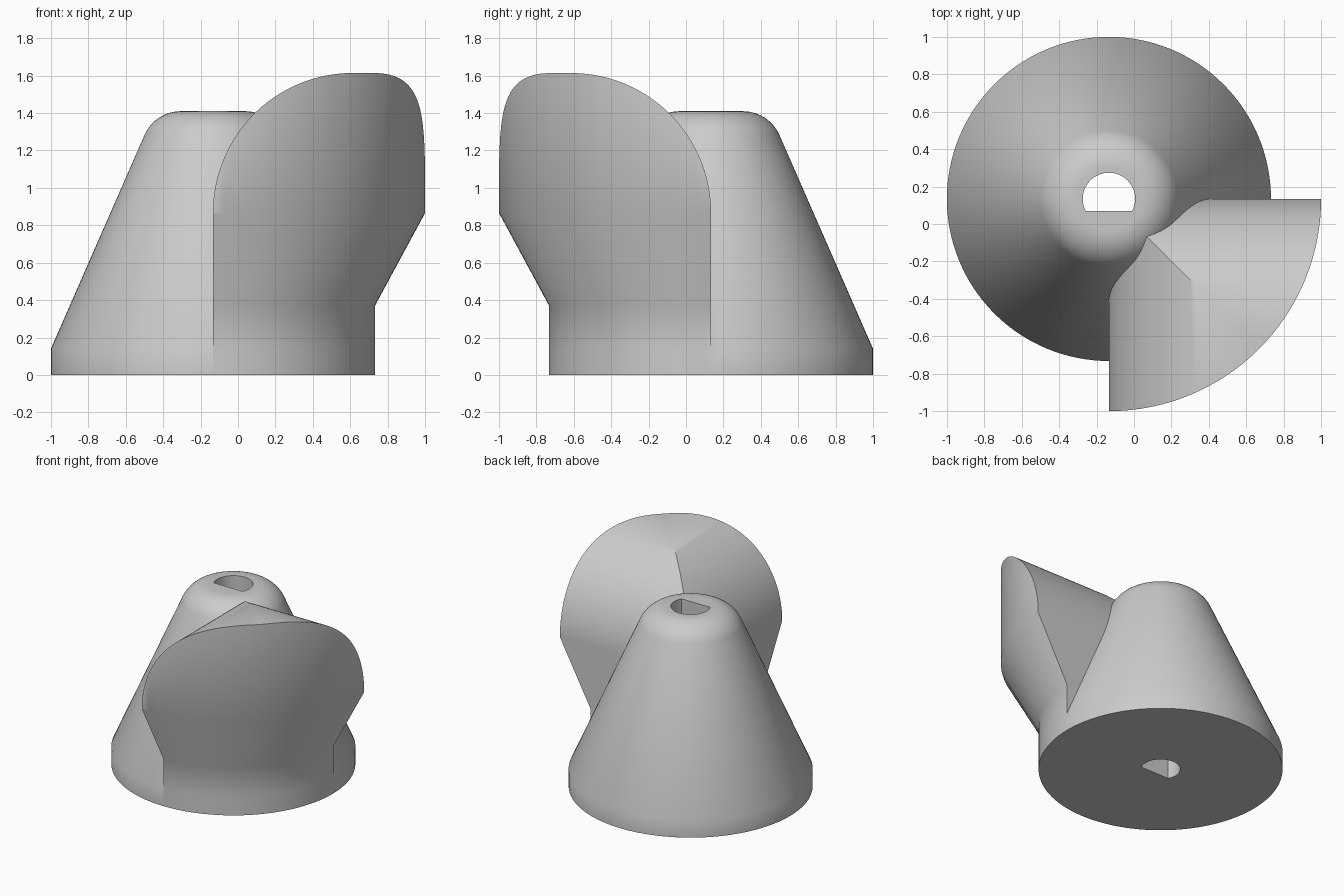
import bpy, bmesh, math
from mathutils import Matrix, Vector

cube = bpy.data.objects.get("Cube")
if cube:
    bpy.data.objects.remove(cube, do_unlink=True)

AXIS = Vector((-0.134, 0.134, 0))   # turning axis of the knob
BASE_R, POINTER_R = 0.866, 1.134
SEGMENTS = 128

grey = bpy.data.materials.new("plain grey")
grey.use_nodes = True
colour = (0.6, 0.6, 0.6, 1)
grey.diffuse_color = colour
grey.node_tree.nodes["Principled BSDF"].inputs["Base Color"].default_value = colour


def finish(name, bm):
    bmesh.ops.remove_doubles(bm, verts=bm.verts, dist=1e-5)
    bmesh.ops.recalc_face_normals(bm, faces=bm.faces)
    mesh = bpy.data.meshes.new(name)
    bm.to_mesh(mesh)
    bm.free()
    mesh.materials.append(grey)
    obj = bpy.data.objects.new(name, mesh)
    bpy.context.collection.objects.link(obj)
    return obj


def lathe(name, profile):
    """Revolve (radius, height) points around the knob axis."""
    bm = bmesh.new()
    verts = [bm.verts.new(AXIS + Vector((r, 0, z))) for r, z in profile]
    edges = [bm.edges.new(pair) for pair in zip(verts, verts[1:])]
    bmesh.ops.spin(bm, geom=verts + edges, cent=AXIS, axis=(0, 0, 1),
                   angle=math.tau, steps=SEGMENTS, use_duplicate=False)
    return finish(name, bm)


def prism(name, points, direction):
    """Extrude a closed outline of 3D points along a direction."""
    bm = bmesh.new()
    face = bm.faces.new([bm.verts.new(p) for p in points])
    moved = bmesh.ops.extrude_face_region(bm, geom=[face], use_keep_orig=True)
    bmesh.ops.translate(bm, vec=direction,
                        verts=[g for g in moved["geom"] if isinstance(g, bmesh.types.BMVert)])
    return finish(name, bm)


def combine(target, tool, operation):
    """Apply a boolean and discard the tool."""
    mod = target.modifiers.new(operation.lower(), "BOOLEAN")
    mod.operation, mod.object, mod.solver = operation, tool, "EXACT"
    bpy.context.view_layer.objects.active = target
    bpy.ops.object.modifier_apply(modifier=mod.name)
    bpy.data.objects.remove(tool, do_unlink=True)


def arc(cx, cy, radius, start, end, steps):
    angles = [math.radians(start + (end - start) * i / steps) for i in range(steps + 1)]
    return [(cx + radius * math.cos(a), cy + radius * math.sin(a)) for a in angles]


# Conical knob body with a rounded shoulder
shoulder = arc(0.17, 1.196, 0.214, 23.7, 90, 12)
knob = lathe("knob_body", [(0, 0), (BASE_R, 0), (BASE_R, 0.14)] + shoulder + [(0, 1.41)])

# Flared pointer, trimmed to a quarter with two mirrored arched outlines
pointer = lathe("pointer", [(0, 0), (BASE_R, 0), (BASE_R, 0.37),
                            (POINTER_R, 0.866), (POINTER_R, 1.8), (0, 1.8)])
arch = [(AXIS.x, -0.2)] + arc(0.614, 0.866, 0.748, 180, 90, 40) + [(1.3, 1.614), (1.3, -0.2)]
front_trim = prism("front_trim", [(x, 1.5, z) for x, z in arch], (0, -3, 0))
side_trim = prism("side_trim", [(-1.5, -x, z) for x, z in arch], (3, 0, 0))
combine(pointer, front_trim, "INTERSECT")
combine(pointer, side_trim, "INTERSECT")
combine(knob, pointer, "UNION")

# D-shaped shaft hole straight through the body
flat = math.degrees(math.asin(-0.064 / 0.14))
hole = arc(AXIS.x, AXIS.y, 0.14, flat, 180 - flat, 40)
combine(knob, prism("shaft_hole", [(x, y, -0.2) for x, y in hole], (0, 0, 2)), "DIFFERENCE")

# Smooth curved surfaces while keeping the edges crisp
knob.name = "pointer_knob"
bpy.ops.object.select_all(action="DESELECT")
knob.select_set(True)
bpy.context.view_layer.objects.active = knob
bpy.ops.object.shade_smooth_by_angle(angle=math.radians(30))
